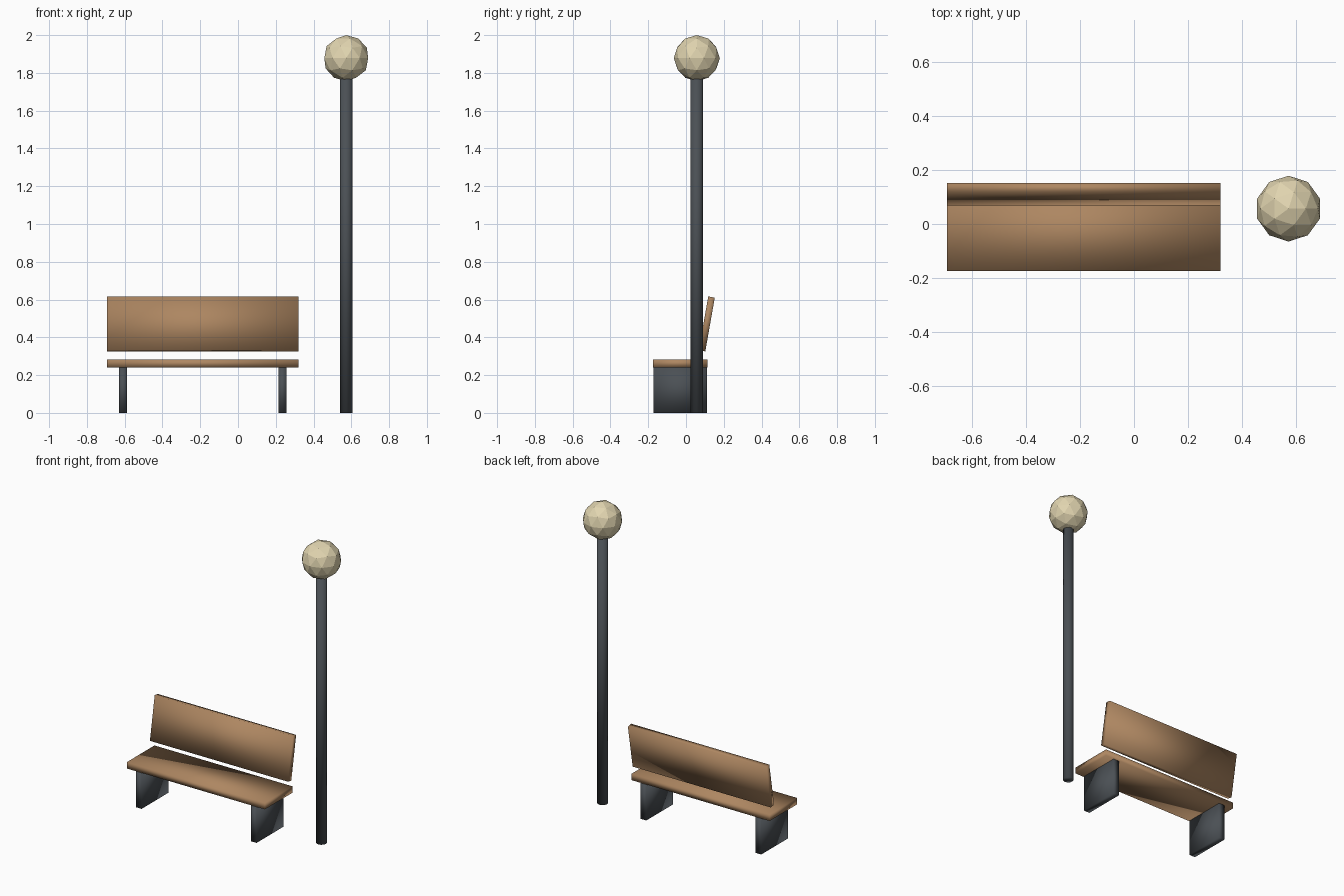
import bpy
from math import radians

if "Cube" in bpy.data.objects:
    bpy.data.objects.remove(bpy.data.objects["Cube"], do_unlink=True)


def make_material(name, rgb):
    mat = bpy.data.materials.new(name)
    mat.use_nodes = True
    color = (*rgb, 1.0)
    mat.diffuse_color = color
    mat.node_tree.nodes["Principled BSDF"].inputs["Base Color"].default_value = color
    return mat


wood = make_material("warm wood", (0.42, 0.24, 0.12))
metal = make_material("dark metal", (0.07, 0.08, 0.09))
glass = make_material("cream glass", (0.75, 0.66, 0.43))


def finish(name, mat, smooth=True):
    obj = bpy.context.object
    obj.name = name
    obj.data.materials.append(mat)
    obj.data.polygons.foreach_set("use_smooth", [smooth] * len(obj.data.polygons))
    return obj


def box(name, center, size, mat, tilt=0.0):
    bpy.ops.mesh.primitive_cube_add(size=1, location=center, rotation=(tilt, 0, 0))
    bpy.context.object.scale = size
    bpy.ops.object.transform_apply(location=False, rotation=False, scale=True)
    return finish(name, mat)


# Bench: seat plank, leaning backrest and two slab legs
bench_x, bench_y = -0.187, -0.03
bench_width = 1.014
box("seat", (bench_x, bench_y, 0.262), (bench_width, 0.29, 0.042), wood)
box("backrest", (bench_x, 0.11, 0.471), (bench_width, 0.035, 0.289), wood, radians(-10))
for side, label in ((-1, "right"), (1, "left")):
    box(label + "_leg", (bench_x + side * 0.422, bench_y, 0.121), (0.043, 0.282, 0.242), metal)

# Lamp: round post with a faceted globe
lamp_x, lamp_y = 0.573, 0.057
globe_radius = 0.122
globe_z = 2.0 - globe_radius
bpy.ops.mesh.primitive_cylinder_add(vertices=12, radius=0.033, depth=1.78,
                                    location=(lamp_x, lamp_y, 0.89))
finish("lamp_post", metal)
bpy.ops.mesh.primitive_ico_sphere_add(subdivisions=2, radius=globe_radius,
                                      location=(lamp_x, lamp_y, globe_z))
finish("lamp_globe", glass, smooth=False)
